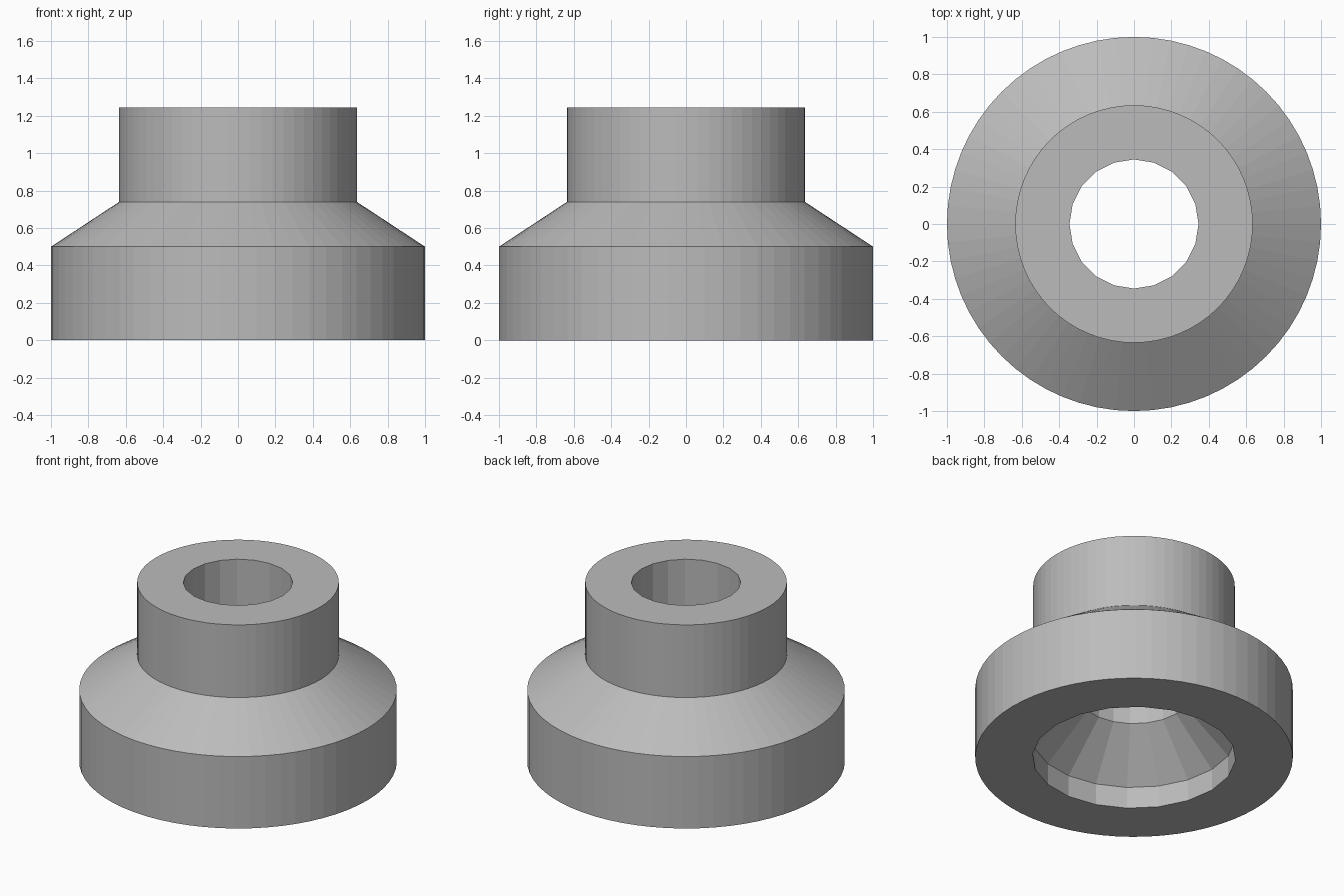
import bpy
import bmesh
from math import cos, sin, tau

cube = bpy.data.objects.get("Cube")
if cube:
    bpy.data.objects.remove(cube, do_unlink=True)

# Plain grey material
grey = bpy.data.materials.new("grey")
grey.use_nodes = True
colour = (0.5, 0.5, 0.5, 1)
grey.diffuse_color = colour
grey.node_tree.nodes["Principled BSDF"].inputs["Base Color"].default_value = colour

# Wall profiles as (radius, height), bottom to top
OUTER = [(1.0, 0.0), (1.0, 0.5), (0.635, 0.74), (0.635, 1.245)]
BORE = [(0.64, 0.0), (0.64, 0.15), (0.345, 0.445), (0.345, 1.245)]


def lathe(bm, profile, sides):
    """Turn a profile around z and return its bottom and top edge loops."""
    rings = [[bm.verts.new((r * cos(tau * i / sides), r * sin(tau * i / sides), z))
              for i in range(sides)] for r, z in profile]
    for low, high in zip(rings, rings[1:]):
        for i in range(sides):
            j = (i + 1) % sides
            bm.faces.new((low[i], low[j], high[j], high[i]))
    return [[bm.edges.get((ring[i], ring[(i + 1) % sides])) for i in range(sides)]
            for ring in (rings[0], rings[-1])]


# Stepped collar with a funnel-shaped bore
bm = bmesh.new()
outer_rims = lathe(bm, OUTER, 64)
bore_rims = lathe(bm, BORE, 20)

# Flat ring faces closing the bottom and the top
for outer_rim, bore_rim in zip(outer_rims, bore_rims):
    bmesh.ops.triangle_fill(bm, edges=outer_rim + bore_rim, use_beauty=True)
bmesh.ops.recalc_face_normals(bm, faces=bm.faces[:])

mesh = bpy.data.meshes.new("stepped_collar")
bm.to_mesh(mesh)
bm.free()
mesh.materials.append(grey)
collar = bpy.data.objects.new("stepped_collar", mesh)
bpy.context.collection.objects.link(collar)
